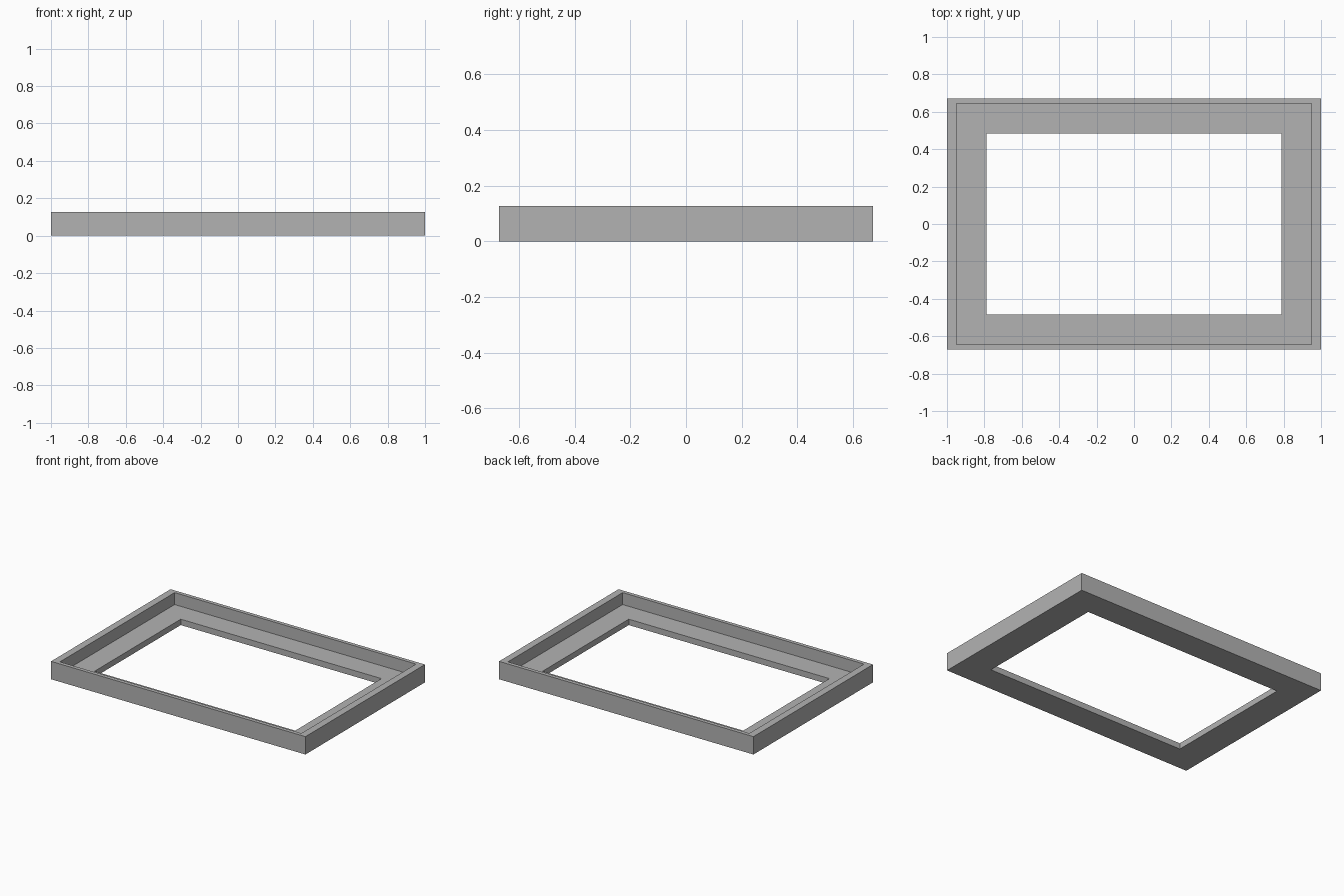
import bpy
import bmesh

cube = bpy.data.objects.get("Cube")
if cube:
    bpy.data.objects.remove(cube, do_unlink=True)

HEIGHT, LEDGE = 0.127, 0.042
OUTER = (1.0, 0.671)       # half sizes of the outside
RECESS = (0.949, 0.644)    # half sizes of the upper pocket
OPENING = (0.789, 0.484)   # half sizes of the through hole

grey = bpy.data.materials.new("plain grey")
grey.use_nodes = True
colour = (0.45, 0.45, 0.45, 1)
grey.diffuse_color = colour
grey.node_tree.nodes["Principled BSDF"].inputs["Base Color"].default_value = colour


def ring(bm, half, z):
    """Rectangular loop of four corners at one height."""
    x, y = half
    return [bm.verts.new((sx * x, sy * y, z))
            for sx, sy in ((-1, -1), (1, -1), (1, 1), (-1, 1))]


# Stepped frame: sweep the L-shaped section around the rectangle
bm = bmesh.new()
section = [(OUTER, 0), (OUTER, HEIGHT), (RECESS, HEIGHT),
           (RECESS, LEDGE), (OPENING, LEDGE), (OPENING, 0)]
rings = [ring(bm, half, z) for half, z in section]
for a, b in zip(rings, rings[1:] + rings[:1]):
    for i in range(4):
        j = (i + 1) % 4
        bm.faces.new((a[i], a[j], b[j], b[i]))
bmesh.ops.recalc_face_normals(bm, faces=bm.faces)

mesh = bpy.data.meshes.new("stepped_frame")
bm.to_mesh(mesh)
bm.free()
mesh.materials.append(grey)
frame = bpy.data.objects.new("stepped_frame", mesh)
bpy.context.collection.objects.link(frame)
